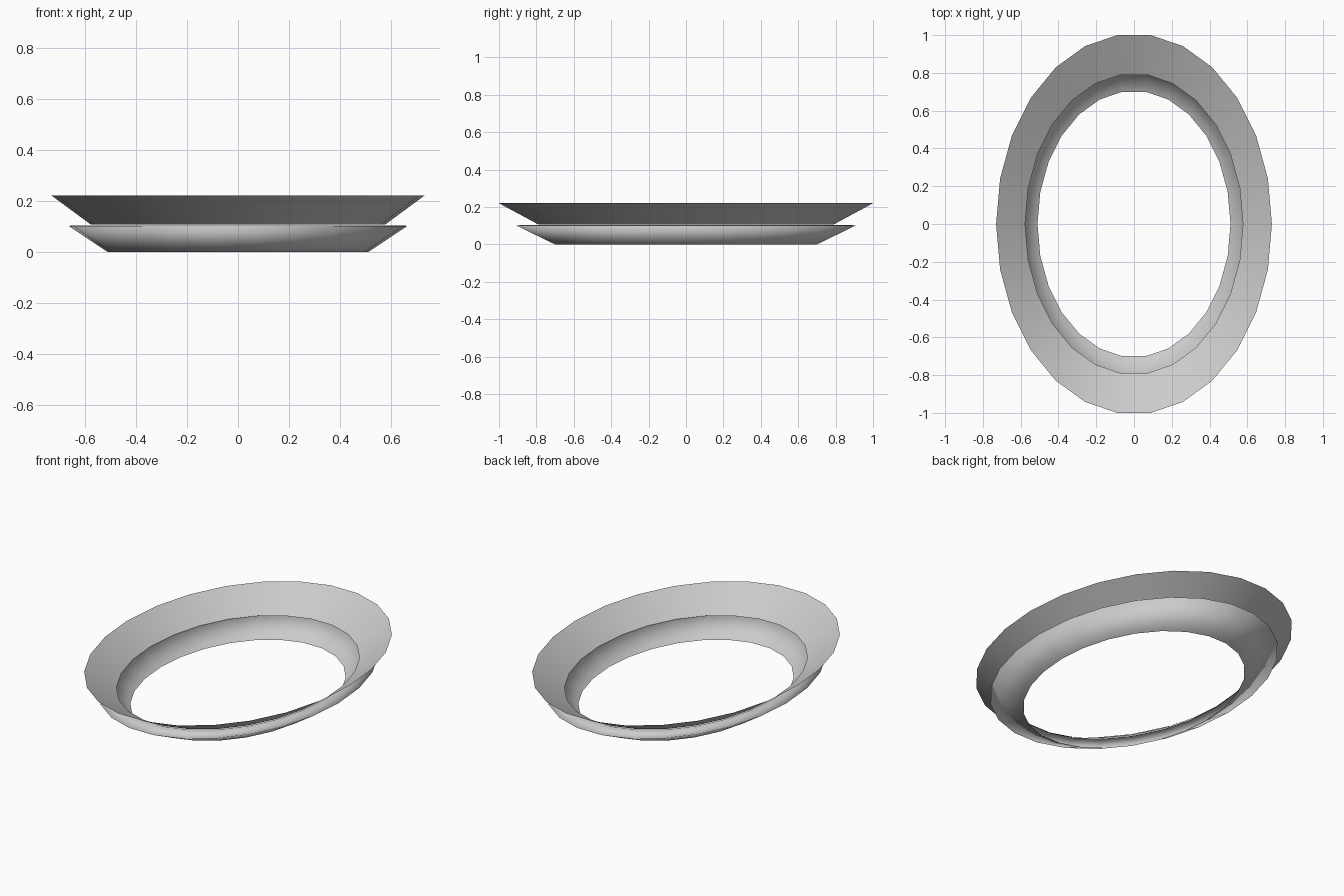
import bpy, bmesh
from math import cos, sin, pi

if "Cube" in bpy.data.objects:
    bpy.data.objects.remove(bpy.data.objects["Cube"])

SIDES = 26
RX = 0.73                       # width of the oval relative to its length
RY = 1 / sin(2 * pi * 6 / SIDES)  # makes the flat end edges reach full length


def oval_shell(name, profile):
    """Open thin shell: sweep (scale, height) pairs around the oval."""
    bm = bmesh.new()
    rings = []
    for s, z in profile:
        rings.append([bm.verts.new((RX * s * cos(2 * pi * i / SIDES),
                                    RY * s * sin(2 * pi * i / SIDES), z))
                      for i in range(SIDES)])
    for a, b in zip(rings, rings[1:]):
        for i in range(SIDES):
            j = (i + 1) % SIDES
            bm.faces.new((a[i], a[j], b[j], b[i])).smooth = True
    mesh = bpy.data.meshes.new(name)
    bm.to_mesh(mesh)
    bm.free()
    obj = bpy.data.objects.new(name, mesh)
    bpy.context.collection.objects.link(obj)
    return obj


# Lower flared band with its ledge turning inward under the upper band
oval_shell("lower_band", [(0.70, 0.0), (0.91, 0.102), (0.79, 0.104)])

# Upper flared band
oval_shell("upper_band", [(0.79, 0.107), (1.0, 0.22)])
